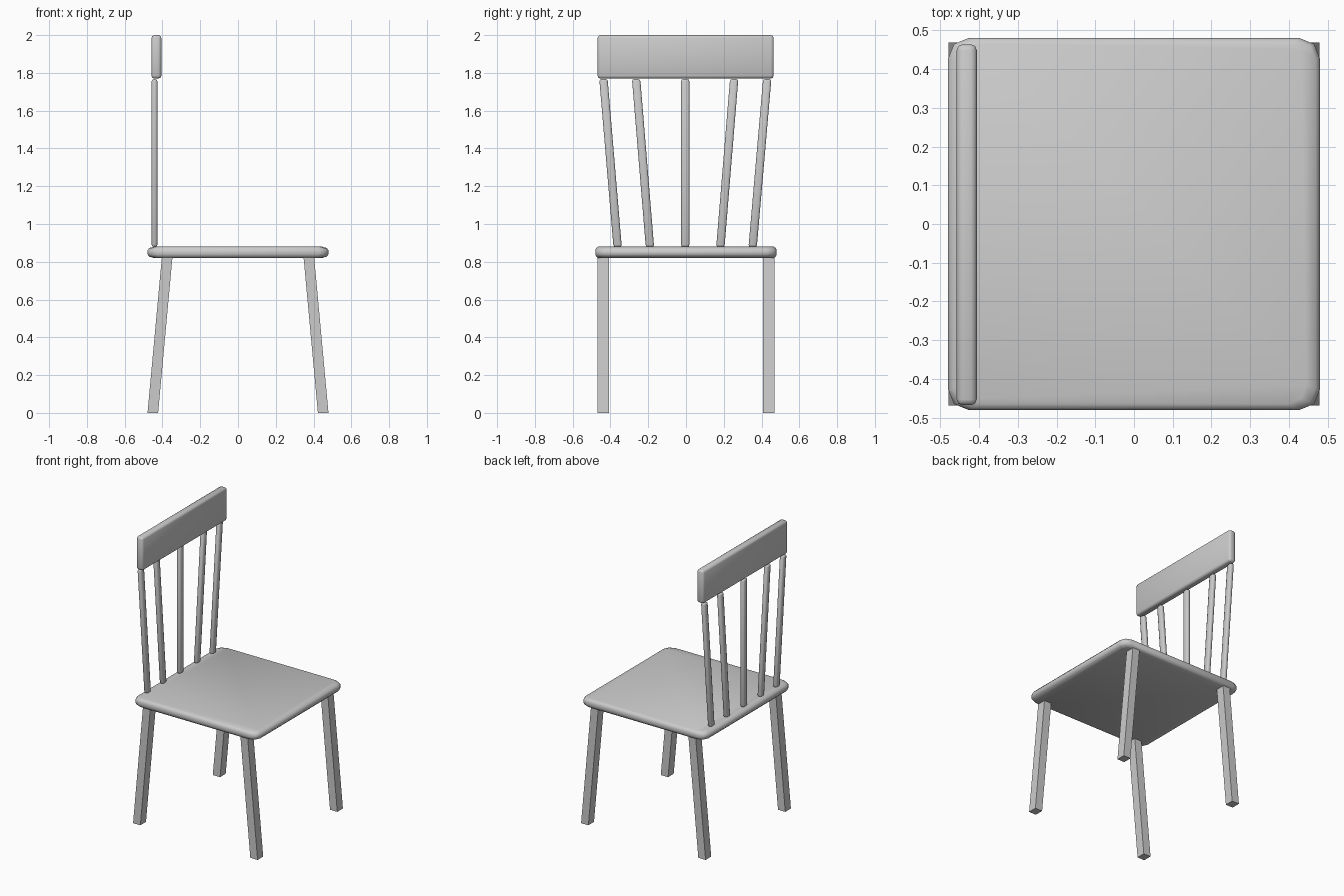
import bpy, bmesh, math
from mathutils import Vector

if "Cube" in bpy.data.objects:
    bpy.data.objects.remove(bpy.data.objects["Cube"])


def finish(name, bm):
    bmesh.ops.recalc_face_normals(bm, faces=bm.faces)
    me = bpy.data.meshes.new(name)
    bm.to_mesh(me)
    bm.free()
    ob = bpy.data.objects.new(name, me)
    bpy.context.collection.objects.link(ob)
    return ob


def smooth(ob, angle=50):
    bpy.ops.object.select_all(action='DESELECT')
    ob.select_set(True)
    bpy.context.view_layer.objects.active = ob
    bpy.ops.object.shade_smooth_by_angle(angle=math.radians(angle))


def bar(name, bottom, top, sx, sy, bevel=0.0):
    """Box-section bar between two points, leaning by shear so its ends stay level."""
    a, b = Vector(bottom), Vector(top)
    h = b.z - a.z
    bm = bmesh.new()
    bmesh.ops.create_cube(bm, size=1)
    bmesh.ops.scale(bm, vec=(sx, sy, h), verts=bm.verts)
    if bevel:
        bmesh.ops.bevel(bm, geom=bm.edges[:], offset=bevel, segments=2,
                        profile=0.5, affect='EDGES')
    for v in bm.verts:
        p = a.lerp(b, v.co.z / h + 0.5)
        v.co = Vector((v.co.x + p.x, v.co.y + p.y, p.z))
    ob = finish(name, bm)
    if bevel:
        smooth(ob)
    return ob


# seat: rounded-corner slab, with wider rounding on the x sides
corners = []
for k, (cx, cy) in enumerate([(1, 1), (-1, 1), (-1, -1), (1, -1)]):
    for i in range(3):
        t = math.radians(90 * k + 45 * i)
        corners.append((cx * 0.428 + 0.052 * math.cos(t),
                        cy * 0.428 + 0.052 * math.sin(t)))
bm = bmesh.new()
rings = []
for inset, z in [(1, 0.82), (0.3, 0.827), (0, 0.84), (0, 0.86), (0.3, 0.873), (1, 0.88)]:
    fx, fy = 1 - inset * 0.035 / 0.48, 1 - inset * 0.015 / 0.48
    rings.append([bm.verts.new((x * fx, y * fy, z)) for x, y in corners])
n = len(corners)
for lo, hi in zip(rings, rings[1:]):
    for i in range(n):
        j = (i + 1) % n
        bm.faces.new((lo[i], lo[j], hi[j], hi[i]))
bm.faces.new(rings[0])
bm.faces.new(rings[-1])
smooth(finish("seat", bm))

# four square legs, splayed along x
for sx, xn in ((-1, "left"), (1, "right")):
    for sy, yn in ((-1, "front"), (1, "back")):
        bar(f"{yn}_{xn}_leg", (sx * 0.451, sy * 0.438, 0),
            (sx * 0.375, sy * 0.438, 0.825), 0.056, 0.062)

# fanned back spindles
for i, (y0, y1) in enumerate([(-0.362, -0.437), (-0.191, -0.264), (-0.004, -0.004),
                              (0.182, 0.255), (0.353, 0.43)]):
    bar(f"spindle_{i + 1}", (-0.442, y0, 0.879), (-0.442, y1, 1.767), 0.03, 0.044, 0.011)

# top rail of the backrest
bar("back_rail", (-0.432, -0.002, 1.77), (-0.432, -0.002, 2.0), 0.052, 0.932, 0.015)
